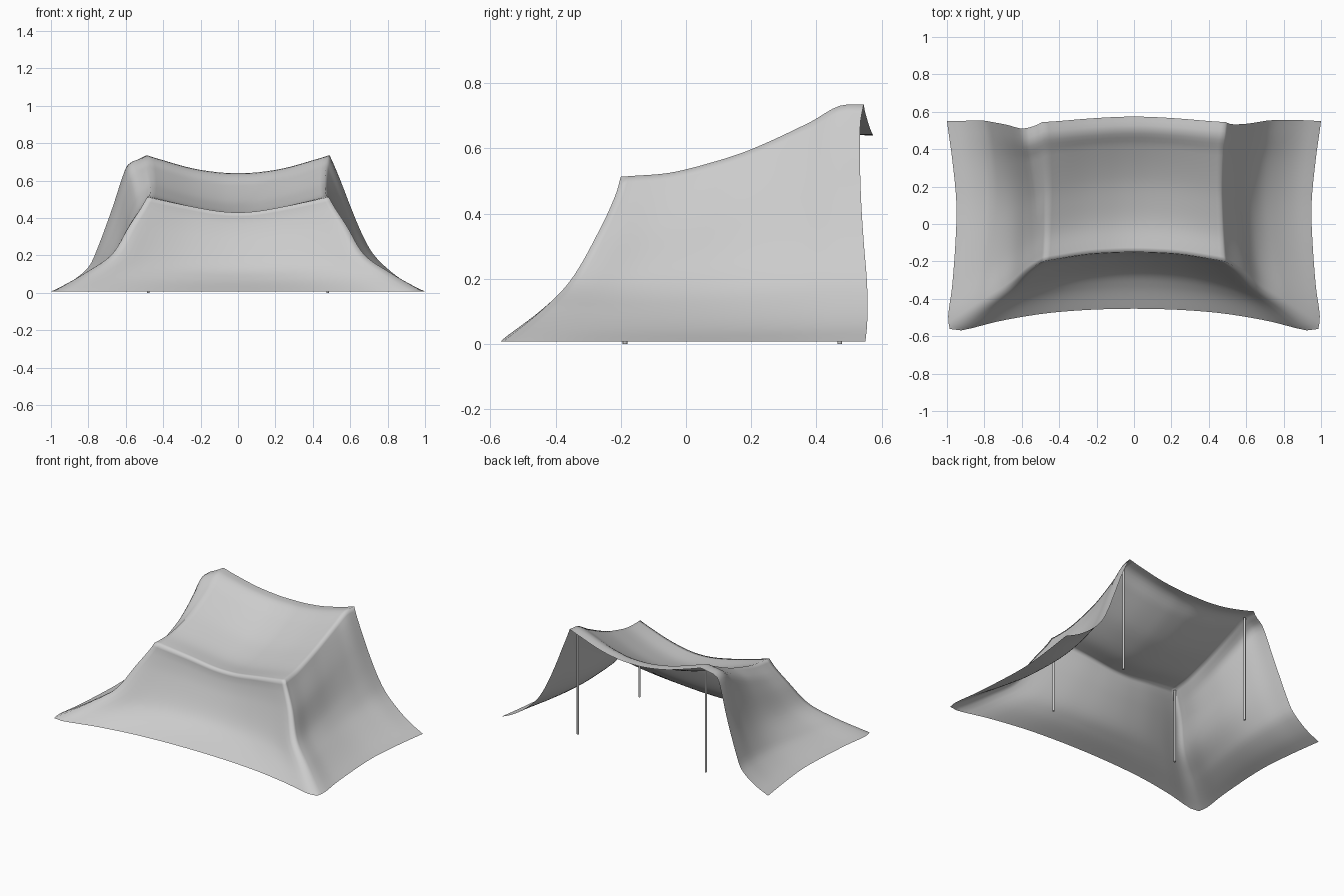
import bpy, bmesh
from mathutils import Vector

if "Cube" in bpy.data.objects:
    bpy.data.objects.remove(bpy.data.objects["Cube"])

N = 32      # samples per patch edge
G = 0.007   # hem height


def curve(pts):
    """Smooth curve through pts, resampled evenly to N+1 points."""
    p = [Vector(q) for q in pts]
    p = [2 * p[0] - p[1]] + p + [2 * p[-1] - p[-2]]
    d = []
    for i in range(1, len(p) - 2):
        a, b, c, e = p[i - 1:i + 3]
        k = max((c - b).length, 1e-6)
        m0 = (c - a) / max((c - b).length + (b - a).length, 1e-6) * k
        m1 = (e - b) / max((e - c).length + (c - b).length, 1e-6) * k
        for j in range(40):
            t = j / 40
            d.append((2*t**3 - 3*t*t + 1) * b + (t**3 - 2*t*t + t) * m0
                     + (3*t*t - 2*t**3) * c + (t**3 - t*t) * m1)
    d.append(p[-2])
    L = [0]
    for a, b in zip(d, d[1:]):
        L.append(L[-1] + (b - a).length)
    out, k = [], 0
    for i in range(N + 1):
        s = L[-1] * i / N
        while k < len(L) - 2 and L[k + 1] < s:
            k += 1
        out.append(d[k].lerp(d[k + 1], min(1, (s - L[k]) / (L[k + 1] - L[k]))))
    return out


def flip(pts):
    return [(-x, y, z) for x, y, z in pts]


def across(half):
    """Full-width curve from a right half that ends at the centre."""
    return curve(flip(half) + half[-2::-1])


def patch(bm, c0, c1, d0, d1, sag):
    """Fabric panel between four edge curves; sag slackens it away from a soap film."""
    g = []
    for j in range(N + 1):
        v, row = j / N, []
        for i in range(N + 1):
            u = i / N
            row.append(c0[i] * (1 - v) + c1[i] * v + d0[j] * (1 - u) + d1[j] * u
                       - c0[0] * (1-u) * (1-v) - c0[N] * u * (1-v)
                       - c1[0] * (1-u) * v - c1[N] * u * v)
        g.append(row)
    film = [r[:] for r in g]
    for _ in range(150):
        for j in range(1, N):
            for i in range(1, N):
                avg = (film[j-1][i] + film[j+1][i] + film[j][i-1] + film[j][i+1]) / 4
                film[j][i] = film[j][i].lerp(avg, 1.8)
    rows = [[bm.verts.new(a + (a - b) * sag) for a, b in zip(r, s)] for r, s in zip(g, film)]
    for j in range(N):
        for i in range(N):
            bm.faces.new((rows[j][i], rows[j][i+1], rows[j+1][i+1], rows[j+1][i]))


# key corners (right side)
F, B = (.485, -.2, .513), (.49, .545, .735)
C, E = (.985, -.561, G), (1, .55, G)

# edge curves
front_ridge = across([F, (.43, -.19, .5), (.25, -.162, .462), (.1, -.152, .436), (0, -.15, .43)])
back_edge = across([B, (.42, .549, .712), (.25, .563, .665), (.1, .572, .643), (0, .574, .64)])
front_hem = across([C, (.93, -.57, G), (.7, -.515, G), (.4, -.47, G), (0, -.453, G)])
ridge = [F, (.479, -.17, .515), (.472, -.05, .525), (.467, .08, .557), (.465, .2, .597),
         (.472, .38, .68), (.482, .47, .73), B]
hip = [F, (.515, -.215, .46), (.58, -.26, .36), (.675, -.347, .205), (.81, -.435, .11), C]
hem = [C, (.994, -.5, G), (.972, -.33, G), (.952, -.05, G), (.95, .12, G), (.97, .33, G), E]
back_r = [B, (.515, .535, .68), (.552, .533, .59), (.61, .537, .44), (.67, .546, .3),
          (.725, .554, .205), (.81, .557, .12), (.9, .555, .055), E]
# the left rear edge billows outward near the top
back_l = [(-B[0], B[1], B[2]), (-.53, .525, .715), (-.58, .512, .693), (-.603, .51, .66),
          (-.68, .53, .43), (-.775, .548, .18), (-.81, .553, .125), (-.9, .552, .055),
          (-E[0], E[1], E[2])]

# canopy: roof, front wall, two side walls
bm = bmesh.new()
ridge_r, ridge_l = curve(ridge), curve(flip(ridge))
hip_r, hip_l = curve(hip), curve(flip(hip))
patch(bm, front_ridge, back_edge, ridge_l, ridge_r, .2)
patch(bm, front_hem, front_ridge, hip_l[::-1], hip_r[::-1], .25)
patch(bm, curve(hem), ridge_r, hip_r[::-1], curve(back_r)[::-1], .25)
patch(bm, curve(flip(hem)), ridge_l, hip_l[::-1], curve(back_l)[::-1], .25)
bmesh.ops.remove_doubles(bm, verts=bm.verts, dist=.0005)
bmesh.ops.recalc_face_normals(bm, faces=bm.faces)
if sum(f.normal.z * f.calc_area() for f in bm.faces) < 0:
    bmesh.ops.reverse_faces(bm, faces=bm.faces)
me = bpy.data.meshes.new("canopy")
bm.to_mesh(me)
bm.free()
canopy = bpy.data.objects.new("canopy", me)
bpy.context.collection.objects.link(canopy)
for f in me.polygons:
    f.use_smooth = True

# four poles
for name, y, h in (("front", -.187, .5), ("back", .472, .715)):
    for side, s in (("left", -1), ("right", 1)):
        bpy.ops.mesh.primitive_cylinder_add(vertices=16, radius=.007, depth=h,
                                            location=(s * .48, y, h / 2))
        bpy.context.object.name = f"{name}_{side}_pole"
        bpy.ops.object.shade_smooth_by_angle()
